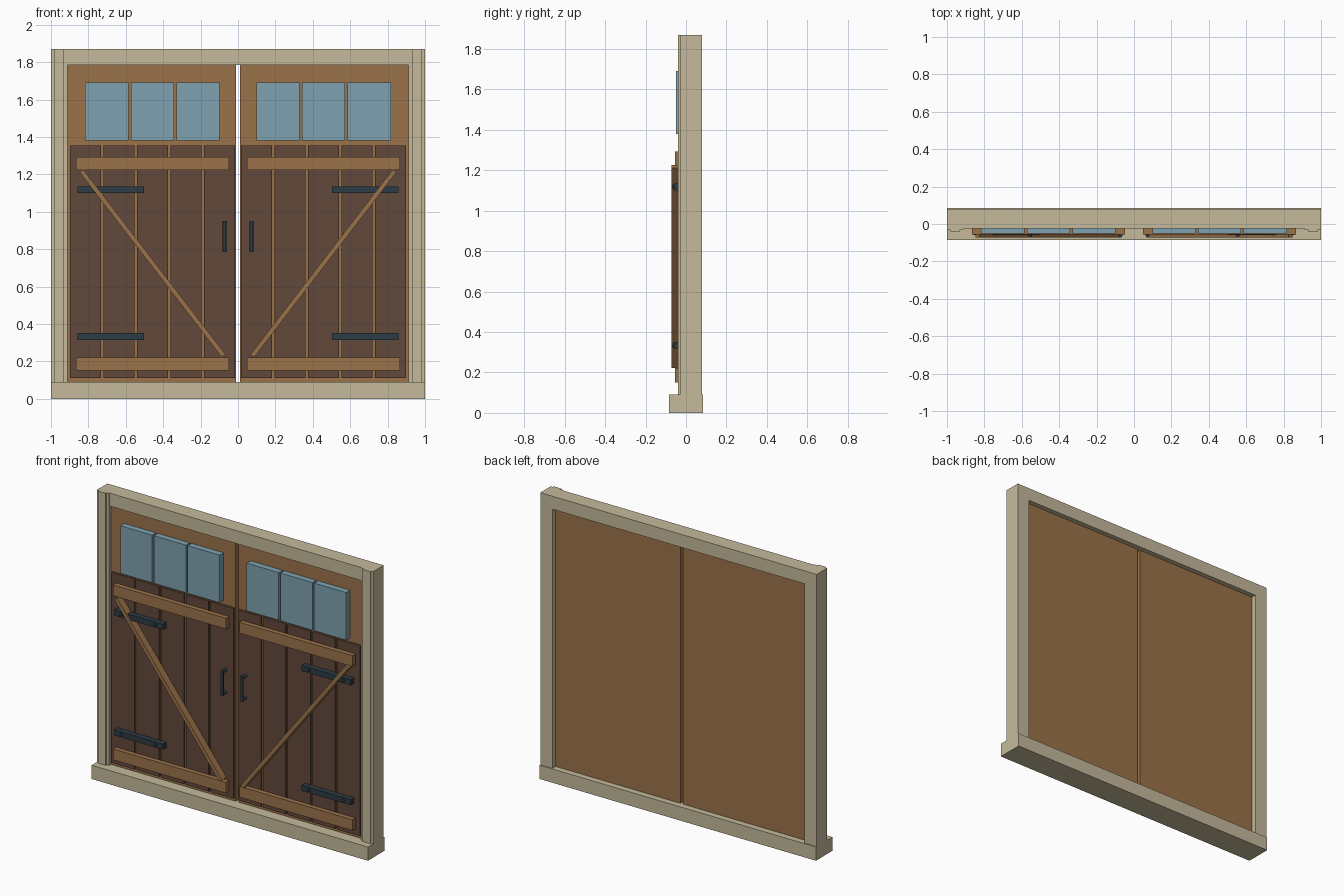
import bpy
import math
from mathutils import Vector

if "Cube" in bpy.data.objects:
    bpy.data.objects.remove(bpy.data.objects["Cube"], do_unlink=True)


def material(name, rgb):
    m = bpy.data.materials.new(name)
    m.use_nodes = True
    m.diffuse_color = (*rgb, 1)
    m.node_tree.nodes["Principled BSDF"].inputs["Base Color"].default_value = (*rgb, 1)
    return m


CREAM = material("cream frame", (0.56, 0.49, 0.33))
WOOD = material("warm wood", (0.33, 0.17, 0.067))
DARK = material("dark planks", (0.12, 0.065, 0.042))
GLASS = material("blue glass", (0.21, 0.36, 0.44))
IRON = material("dark iron", (0.027, 0.046, 0.058))


def box(name, x, y, z, mat, tilt=0):
    """Box from (min, max) ranges, optionally turned about the y axis."""
    spans = [sorted(r) for r in (x, y, z)]
    bpy.ops.mesh.primitive_cube_add(size=1, location=[sum(r) / 2 for r in spans])
    ob = bpy.context.object
    ob.name = name
    ob.scale = [r[1] - r[0] for r in spans]
    bpy.ops.object.transform_apply(location=False, rotation=False, scale=True)
    ob.rotation_euler.y = tilt
    ob.data.materials.append(mat)
    return ob


def rod(name, a, b, radius, mat):
    """Round bar between two points."""
    a, b = Vector(a), Vector(b)
    bpy.ops.mesh.primitive_cylinder_add(vertices=12, radius=radius, depth=(b - a).length,
                                        location=(a + b) / 2)
    ob = bpy.context.object
    ob.name = name
    ob.rotation_euler = (b - a).to_track_quat("Z", "Y").to_euler()
    ob.data.materials.append(mat)
    bpy.ops.object.shade_smooth_by_angle()


# Surrounding frame
box("sill", (-1, 1), (-0.085, 0.085), (0, 0.09), CREAM)
box("head", (-0.912, 0.912), (-0.024, 0.078), (1.785, 1.87), CREAM)

for side, s in (("right", -1), ("left", 1)):
    box(side + "_jamb", (s * 0.912, s), (-0.03, 0.078), (0.09, 1.87), CREAM)
    box(side + "_jamb_trim", (s * 0.93, s * 0.985), (-0.04, -0.03), (0.09, 1.87), CREAM)

    # Door leaf
    box(side + "_door", (s * 0.01, s * 0.912), (-0.01, 0.045), (0.09, 1.785), WOOD)

    # Vertical planks
    for i in range(5):
        x = 0.017 + i * 0.179
        box(f"{side}_plank_{i + 1}", (s * x, s * (x + 0.165)), (-0.024, -0.01),
            (0.11, 1.355), DARK)

    # Window panes
    for i in range(3):
        x = 0.098 + i * 0.244
        box(f"{side}_pane_{i + 1}", (s * x, s * (x + 0.231)), (-0.05, -0.01),
            (1.38, 1.692), GLASS)

    # Cross rails and diagonal brace
    for label, z in (("lower", 0.15), ("upper", 1.223)):
        box(f"{side}_{label}_rail", (s * 0.048, s * 0.867), (-0.055, -0.024),
            (z, z + 0.071), WOOD)
    foot, top = Vector((s * 0.077, 0, 0.23)), Vector((s * 0.837, 0, 1.218))
    mid, span = (foot + top) / 2, top - foot
    half = span.length / 2
    box(side + "_brace", (mid.x - 0.0125, mid.x + 0.0125), (-0.071, -0.024),
        (mid.z - half, mid.z + half), WOOD, math.atan2(span.x, span.z))

    # Strap hinges with rivets
    for label, z in (("lower", 0.333), ("upper", 1.117)):
        box(f"{side}_{label}_hinge", (s * 0.502, s * 0.857), (-0.06, -0.024),
            (z - 0.018, z + 0.018), IRON)
        for end, x in (("inner", 0.555), ("outer", 0.805)):
            rod(f"{side}_{label}_{end}_rivet", (s * x, -0.055, z), (s * x, -0.067, z),
                0.01, IRON)

    # Pull handle: grip on two posts
    x = s * 0.072
    rod(side + "_handle_grip", (x, -0.061, 0.785), (x, -0.061, 0.95), 0.01, IRON)
    for label, z in (("lower", 0.796), ("upper", 0.939)):
        rod(f"{side}_handle_{label}_post", (x, -0.024, z), (x, -0.061, z), 0.01, IRON)
